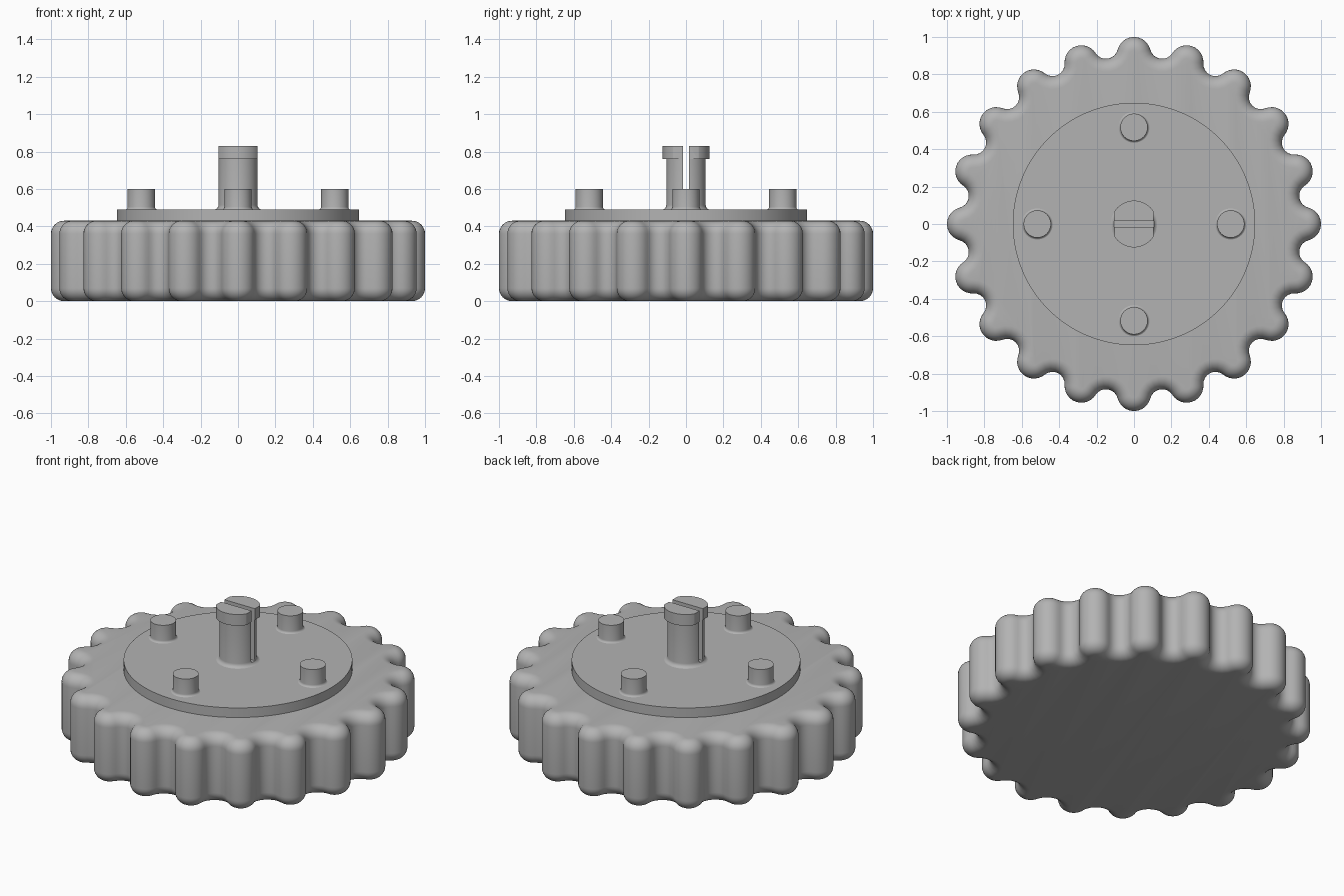
import bpy, bmesh
from math import sin, cos, pi, radians, atan2, sqrt
from mathutils import Vector

default = bpy.data.objects.get("Cube")
if default:
    bpy.data.objects.remove(default, do_unlink=True)

grey = bpy.data.materials.new("plain grey")
grey.use_nodes = True
COLOUR = (0.45, 0.45, 0.45, 1)
grey.diffuse_color = COLOUR
grey.node_tree.nodes["Principled BSDF"].inputs["Base Color"].default_value = COLOUR

LOBES = 20
LOBE_R = 0.09
LOBE_C = 1 - LOBE_R
VALLEY = 0.895
TOP = 0.43
ROUND = 0.07


def finish(name, bm):
    bmesh.ops.recalc_face_normals(bm, faces=bm.faces)
    mesh = bpy.data.meshes.new(name)
    bm.to_mesh(mesh)
    bm.free()
    mesh.materials.append(grey)
    obj = bpy.data.objects.new(name, mesh)
    bpy.context.collection.objects.link(obj)
    return obj


def smooth(obj):
    bpy.ops.object.select_all(action='DESELECT')
    obj.select_set(True)
    bpy.context.view_layer.objects.active = obj
    bpy.ops.object.shade_smooth_by_angle(angle=radians(35))


def loft(name, loops):
    """Skin a stack of equal-length rings and cap both ends."""
    bm = bmesh.new()
    rings = [[bm.verts.new(p) for p in loop] for loop in loops]
    n = len(rings[0])
    for a, b in zip(rings, rings[1:]):
        for i in range(n):
            j = (i + 1) % n
            bm.faces.new((a[i], a[j], b[j], b[i]))
    bm.faces.new(rings[0][::-1])
    bm.faces.new(rings[-1])
    return finish(name, bm)


def revolve(name, profile, x=0, y=0, steps=64):
    return loft(name, [[(x + r * cos(2 * pi * i / steps), y + r * sin(2 * pi * i / steps), z)
                        for i in range(steps)] for r, z in profile])


def flare(r, z, size, steps=5):
    """Concave fillet where a round stem meets a flat surface."""
    return [(r + size * (1 - sin(a)), z + size * (1 - cos(a)))
            for a in (pi / 2 * i / steps for i in range(steps + 1))]


def scalloped_ring(inset, z):
    """Lobes joined by tangent valley arcs, offset inward by inset."""
    half = pi / LOBES
    along, across = LOBE_C * cos(half), LOBE_C * sin(half)
    k = VALLEY - along
    valley_r = (across ** 2 + k ** 2 - LOBE_R ** 2) / (2 * (LOBE_R - k))
    dist = VALLEY + valley_r
    lean = atan2(across, dist - along)
    points = []
    for n in range(LOBES):
        mid = 2 * half * n
        centre = LOBE_C * Vector((cos(mid), sin(mid)))
        sweep = lean + half
        for i in range(13):
            a = mid - sweep + 2 * sweep * i / 12
            p = centre + (LOBE_R - inset) * Vector((cos(a), sin(a)))
            points.append((p.x, p.y, z))
        gap = mid + half
        centre = dist * Vector((cos(gap), sin(gap)))
        for i in range(1, 8):
            a = gap + pi + lean - 2 * lean * i / 8
            p = centre + (valley_r + inset) * Vector((cos(a), sin(a)))
            points.append((p.x, p.y, z))
    return points


# Knob body with rounded upper and lower rims
arc = [pi / 2 * i / 8 for i in range(9)]
rim = [(ROUND * (1 - sin(a)), ROUND * (1 - cos(a))) for a in arc]
levels = rim + [(d, TOP - h) for d, h in reversed(rim)]
smooth(loft("knob_body", [scalloped_ring(d, z) for d, z in levels]))

# Raised disc
smooth(revolve("raised_disc", [(0.648, TOP - 0.02), (0.648, 0.49)], steps=128))

# Four pegs
for name, x, y in (("left", 1, 0), ("right", -1, 0), ("front", 0, -1), ("back", 0, 1)):
    smooth(revolve(name + "_peg", [(0.088, 0.48)] + flare(0.073, 0.489, 0.015) + [(0.073, 0.6)],
                   0.517 * x, 0.517 * y, 48))

# Central post with a wider head
post = revolve("central_post", [(0.13, 0.48)] + flare(0.105, 0.489, 0.025)
               + [(0.105, 0.76), (0.125, 0.76), (0.125, 0.83)])


def box(name, size, centre):
    bm = bmesh.new()
    bmesh.ops.create_cube(bm, size=1)
    for v in bm.verts:
        v.co = Vector(centre) + Vector(s * c for s, c in zip(size, v.co))
    return finish(name, bm)


# Slot through the post, and flats on both sides of the head
cutters = [box("slot_cutter", (0.5, 0.034, 0.5), (0, 0, 0.755))]
for side in (-1, 1):
    cutters.append(box("flat_cutter", (0.1, 0.4, 0.3), (side * 0.1555, 0, 0.75)))
bpy.context.view_layer.objects.active = post
for cutter in cutters:
    cutter.hide_render = True
    mod = post.modifiers.new("cut", 'BOOLEAN')
    mod.operation = 'DIFFERENCE'
    mod.solver = 'EXACT'
    mod.object = cutter
    bpy.ops.object.modifier_apply(modifier=mod.name)
    bpy.data.objects.remove(cutter, do_unlink=True)
smooth(post)
